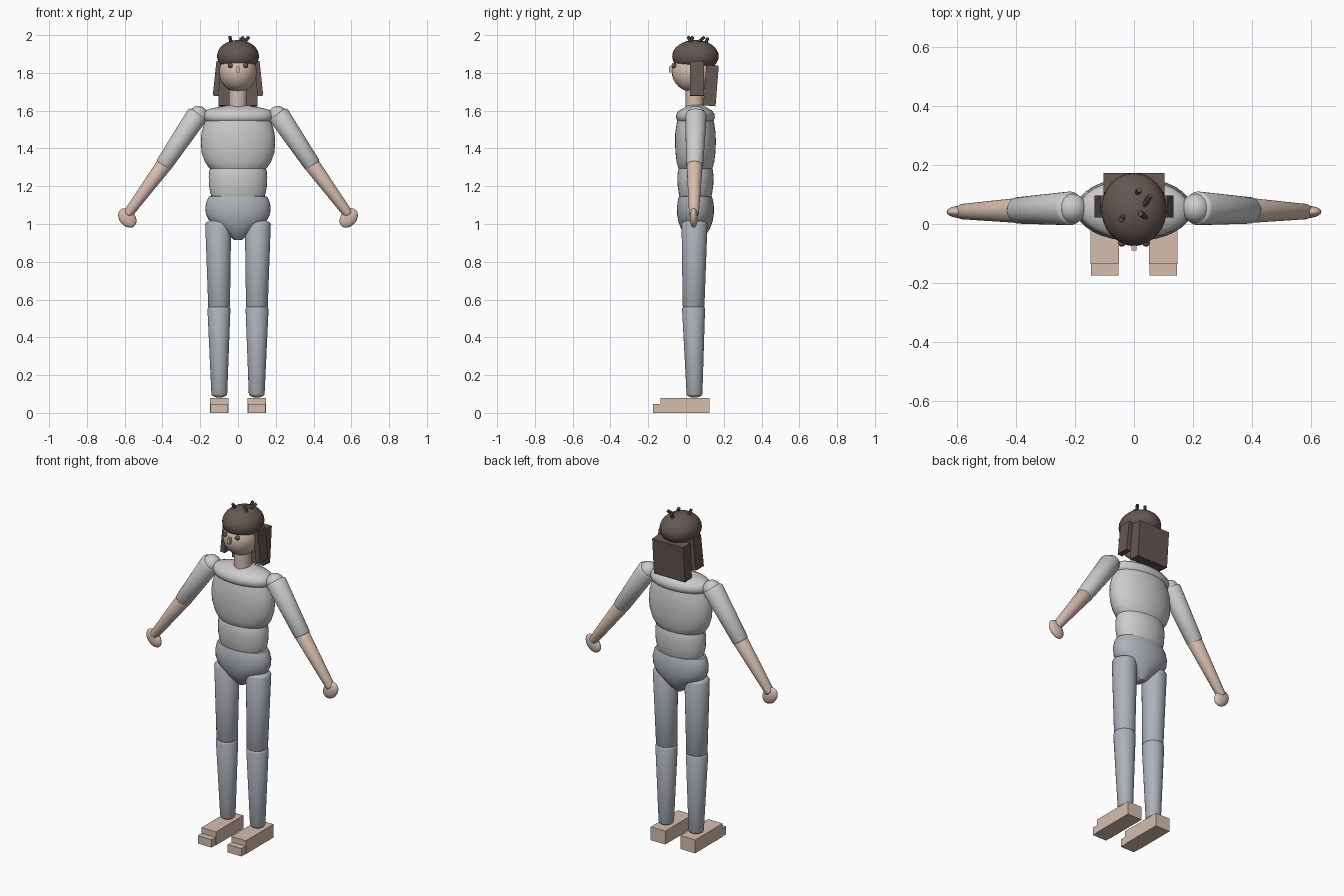
import bpy, bmesh, math
from mathutils import Vector, Matrix

if "Cube" in bpy.data.objects:
    bpy.data.objects.remove(bpy.data.objects["Cube"])


def material(name, rgb):
    m = bpy.data.materials.new(name)
    m.diffuse_color = (*rgb, 1)
    m.use_nodes = True
    m.node_tree.nodes["Principled BSDF"].inputs["Base Color"].default_value = m.diffuse_color
    return m


SHIRT = material("shirt_grey", (0.56, 0.58, 0.57))
PANTS = material("trouser_grey", (0.42, 0.45, 0.49))
SKIN = material("skin", (0.67, 0.51, 0.42))
HAIR = material("dark_hair", (0.13, 0.095, 0.085))


def finish(name, bm, mat, smooth=True):
    bmesh.ops.recalc_face_normals(bm, faces=bm.faces)
    me = bpy.data.meshes.new(name)
    bm.to_mesh(me)
    bm.free()
    ob = bpy.data.objects.new(name, me)
    bpy.context.collection.objects.link(ob)
    me.materials.append(mat)
    if smooth:
        bpy.ops.object.select_all(action='DESELECT')
        ob.select_set(True)
        bpy.context.view_layer.objects.active = ob
        bpy.ops.object.shade_smooth_by_angle(angle=math.radians(40))
    return ob


def loft(name, rings, mat, matrix=Matrix(), sides=32):
    """Capped stack of elliptical rings (z, rx, ry)."""
    bm = bmesh.new()
    loops = []
    for z, rx, ry in rings:
        loops.append([bm.verts.new((rx * math.cos(2 * math.pi * i / sides),
                                    ry * math.sin(2 * math.pi * i / sides), z))
                      for i in range(sides)])
    for a, b in zip(loops, loops[1:]):
        for i in range(sides):
            j = (i + 1) % sides
            bm.faces.new((a[i], a[j], b[j], b[i]))
    bm.faces.new(loops[0])
    bm.faces.new(loops[-1])
    bm.transform(matrix)
    return finish(name, bm, mat)


def limb(name, a, b, r0, r1, mat, cap=0.5, sides=28):
    """Tapered tube from a to b with rounded ends."""
    a, b = Vector(a), Vector(b)
    length = (b - a).length
    angles = [math.radians(d) for d in (86, 65, 45, 22, 0)]
    rings = [(-r0 * cap * math.sin(t), r0 * math.cos(t)) for t in angles]
    rings += [(length + r1 * cap * math.sin(t), r1 * math.cos(t)) for t in reversed(angles)]
    rot = (b - a).to_track_quat('Z', 'Y').to_matrix().to_4x4()
    return loft(name, [(z, r, r) for z, r in rings], mat, Matrix.Translation(a) @ rot, sides)


def ellipsoid(name, c, r, mat, tilt=0.0, seg=32):
    bm = bmesh.new()
    bmesh.ops.create_uvsphere(bm, u_segments=seg, v_segments=seg // 2, radius=1)
    bm.transform(Matrix.Translation(c) @ Matrix.Rotation(tilt, 4, 'Y') @ Matrix.Diagonal((*r, 1)))
    return finish(name, bm, mat)


def box(name, c, size, mat, tilt=0.0, axis='Y'):
    bm = bmesh.new()
    bmesh.ops.create_cube(bm, size=1)
    bm.transform(Matrix.Translation(c) @ Matrix.Rotation(tilt, 4, axis) @ Matrix.Diagonal((*size, 1)))
    return finish(name, bm, mat, smooth=False)


# Torso: stacked chest, collar, waist and pelvis
mid = Matrix.Translation((0, 0.05, 0))
loft("chest", [(1.28, .13, .08), (1.295, .152, .09), (1.33, .176, .1), (1.38, .193, .106),
               (1.43, .197, .108), (1.48, .194, .107), (1.53, .18, .1), (1.57, .165, .09)], SHIRT, mid)
loft("shoulder_yoke", [(1.54, .165, .085), (1.548, .18, .097), (1.565, .188, .103), (1.585, .186, .1),
                       (1.602, .172, .085), (1.612, .14, .065), (1.63, .045, .04)], SHIRT, mid)
loft("waist", [(1.13, .135, .08), (1.16, .146, .088), (1.2, .153, .094), (1.25, .155, .096),
               (1.28, .152, .093), (1.31, .142, .085)], SHIRT, mid)
loft("pelvis", [(.915, .02, .03), (.935, .045, .05), (.97, .09, .074), (1.01, .148, .09),
                (1.05, .17, .097), (1.09, .173, .098), (1.125, .165, .093), (1.145, .153, .087),
                (1.153, .12, .07)], PANTS, mid)

# Neck, head and face
limb("neck", (0, .045, 1.59), (0, .045, 1.75), .048, .048, SKIN, cap=.1)
ellipsoid("head", (0, .042, 1.805), (.1, .117, .108), SKIN)
box("nose", (0, -.077, 1.818), (.016, .026, .034), SKIN)

# Hair: cap, back panel and crown tufts
ellipsoid("hair_cap", (0, .05, 1.888), (.111, .123, .086), HAIR)
box("hair_back", (0, .132, 1.733), (.206, .066, .215), HAIR, math.radians(-4.5), 'X')
TUFTS = [((-.033, .03, 1.95), (-.044, .012, 1.992)), ((.008, .1, 1.945), (.018, .115, 1.985)),
         ((.025, .05, 1.95), (.055, .095, 1.988)), ((.045, .02, 1.95), (.022, .035, 1.99))]
for i, (a, b) in enumerate(TUFTS):
    limb(f"hair_tuft_{i + 1}", a, b, .009, .009, HAIR, cap=.1, sides=8)

# Paired parts
for side, s in (("right", -1), ("left", 1)):
    ellipsoid(f"{side}_eye", (s * .041, -.064, 1.839), (.013, .013, .013), HAIR, seg=16)
    box(f"{side}_hair_lock", (s * .109, .059, 1.77), (.03, .075, .185), HAIR, s * math.radians(-6))

    ellipsoid(f"{side}_shoulder", (s * .21, .053, 1.575), (.05, .05, .05), SHIRT)
    limb(f"{side}_upper_arm", (s * .217, .053, 1.575), (s * .392, .046, 1.315), .057, .045, SHIRT, cap=.35)
    limb(f"{side}_forearm", (s * .385, .046, 1.322), (s * .582, .042, 1.055), .043, .026, SKIN, cap=.5)
    ellipsoid(f"{side}_hand", (s * .586, .041, 1.032), (.042, .021, .057), SKIN, s * math.radians(40), 24)

    limb(f"{side}_thigh", (s * .105, .045, 1.0), (s * .1, .04, .565), .069, .058, PANTS, cap=.35)
    limb(f"{side}_lower_leg", (s * .101, .04, .55), (s * .099, .045, .1), .061, .042, PANTS, cap=.45)
    box(f"{side}_foot", (s * .099, -.006, .04), (.097, .26, .08), SKIN)
    box(f"{side}_toes", (s * .099, -.153, .0235), (.092, .042, .047), SKIN)
